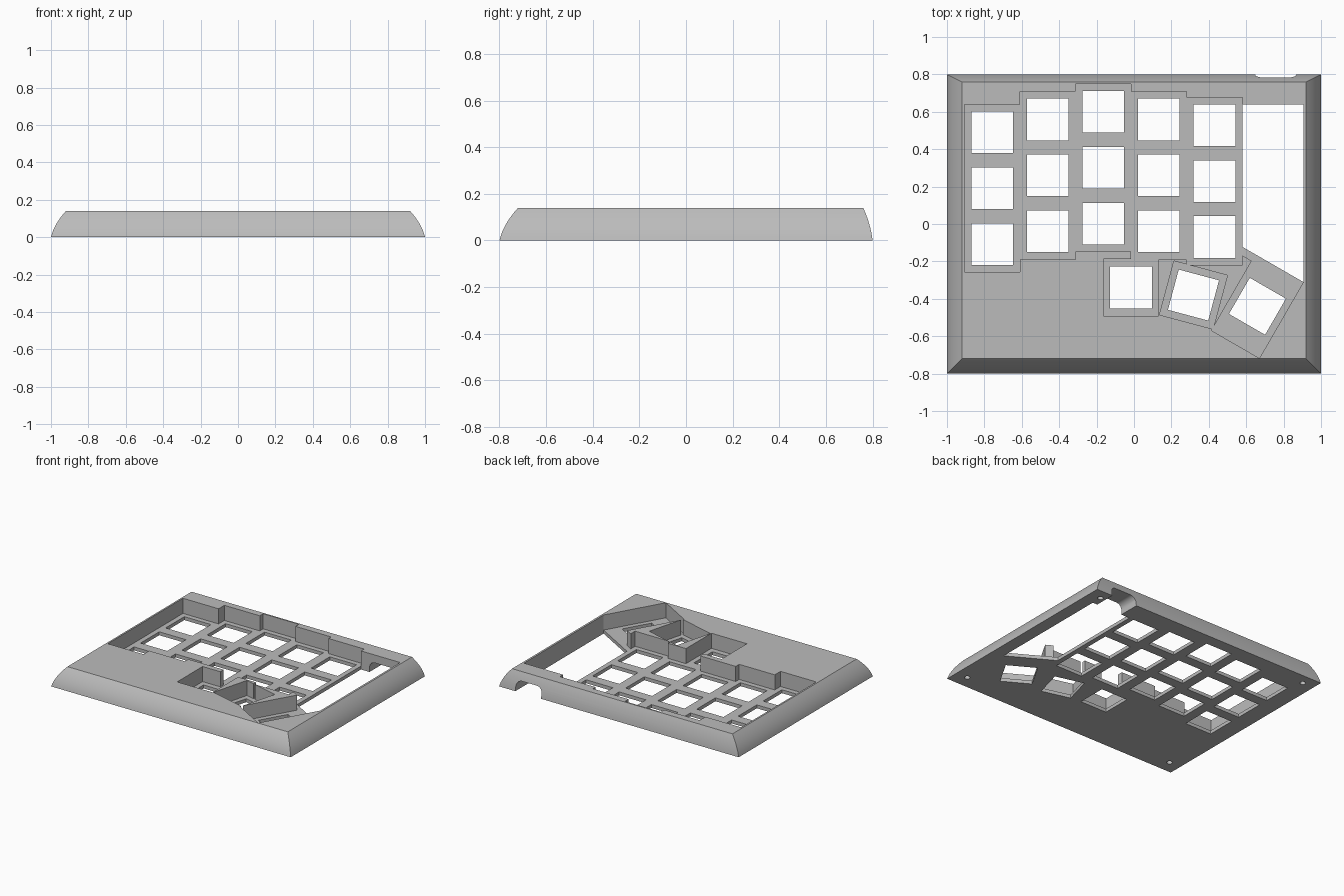
import bpy, bmesh
from math import sin, cos, pi, radians
from mathutils import Vector

cube = bpy.data.objects.get("Cube")
if cube:
    bpy.data.objects.remove(cube, do_unlink=True)

HEIGHT = 0.14      # case height
FLOOR = 0.026      # switch plate thickness
HOLE = 0.1115      # half width of a switch hole
PITCH = 0.299      # key row spacing

grey = bpy.data.materials.new("plain_grey")
grey.use_nodes = True
grey.diffuse_color = (0.5, 0.5, 0.5, 1)
grey.node_tree.nodes["Principled BSDF"].inputs["Base Color"].default_value = (0.5, 0.5, 0.5, 1)


def make_object(name, bm):
    bmesh.ops.recalc_face_normals(bm, faces=bm.faces)
    mesh = bpy.data.meshes.new(name)
    bm.to_mesh(mesh)
    bm.free()
    mesh.materials.append(grey)
    obj = bpy.data.objects.new(name, mesh)
    bpy.context.collection.objects.link(obj)
    return obj


def prism(name, points, direction):
    """Extrude a closed outline of 3D points along a direction."""
    bm = bmesh.new()
    face = bm.faces.new([bm.verts.new(p) for p in points])
    extruded = bmesh.ops.extrude_face_region(bm, geom=[face])["geom"]
    moved = [v for v in extruded if isinstance(v, bmesh.types.BMVert)]
    bmesh.ops.translate(bm, verts=moved, vec=Vector(direction))
    return make_object(name, bm)


def cut(cutter):
    """Subtract the cutter from the case and discard it."""
    cutter.hide_render = True
    mod = case.modifiers.new("cut", 'BOOLEAN')
    mod.operation = 'DIFFERENCE'
    mod.solver = 'EXACT'
    mod.object = cutter
    bpy.context.view_layer.objects.active = case
    bpy.ops.object.modifier_apply(modifier=mod.name)
    bpy.data.objects.remove(cutter, do_unlink=True)


def cut_outline(points, bottom):
    cut(prism("cutter", [(x, y, bottom) for x, y in points], (0, 0, 0.4)))


def cut_box(cx, cy, half_x, half_y, bottom, degrees=0):
    c, s = cos(radians(degrees)), sin(radians(degrees))
    corners = [(-half_x, -half_y), (half_x, -half_y), (half_x, half_y), (-half_x, half_y)]
    cut_outline([(cx + u * c - v * s, cy + u * s + v * c) for u, v in corners], bottom)


# Case body: rectangular rings lofted inwards along a bulging side profile
bm = bmesh.new()
STEPS = 8
rings = []
for i in range(STEPS + 1):
    t = i / STEPS
    inset = 0.4 * t + 0.6 * t * t
    side, front, back = 1 - 0.08 * inset, -0.8 + 0.08 * inset, 0.8 - 0.04 * inset
    outline = [(-side, front), (side, front), (side, back), (-side, back)]
    rings.append([bm.verts.new((x, y, t * HEIGHT)) for x, y in outline])
for low, high in zip(rings, rings[1:]):
    for k in range(4):
        n = (k + 1) % 4
        bm.faces.new((low[k], low[n], high[n], high[k]))
bm.faces.new(rings[0])
bm.faces.new(rings[-1])
case = make_object("keyboard_case", bm)

# Staggered key columns: recess centres, then the thumb keys
columns = [(-0.758, 0.191), (-0.461, 0.26), (-0.165, 0.301), (0.133, 0.26), (0.43, 0.229)]
thumbs = [(-0.016, -0.34, 0.152, 0), (0.318, -0.38, 0.149, -15), (0.66, -0.44, 0.235, -30)]
for x, y in columns:
    cut_box(x, y, 0.149, 1.5 * PITCH, FLOOR)
for x, y, half_y, turn in thumbs:
    cut_box(x, y, 0.148, half_y, FLOOR, turn)

# Controller bay: recess, then an opening through the floor
cut_outline([(0.57, -0.163), (0.8, -0.296), (0.905, -0.31), (0.905, 0.64), (0.57, 0.64)], FLOOR)
cut_outline([(0.579, -0.122), (0.905, -0.31), (0.905, 0.64), (0.579, 0.64)], -0.1)

# Switch holes
for x, y in columns:
    for row in (-1, 0, 1):
        cut_box(x, y + row * PITCH, HOLE, HOLE, -0.1)
for x, y, half_y, turn in thumbs:
    cut_box(x, y, HOLE, HOLE, -0.1, turn)

# Cable notch with a rounded top in the back wall
left, right, top, radius = 0.65, 0.865, 0.08, 0.045
arch = [(left, -0.05), (right, -0.05)]
for centre, start in ((right - radius, 0), (left + radius, pi / 2)):
    for i in range(9):
        a = start + i * pi / 16
        arch.append((centre + radius * cos(a), top - radius + radius * sin(a)))
cut(prism("cutter", [(x, 0.6, z) for x, z in arch], (0, 0.3, 0)))

# Blind screw holes in the underside
for x in (-0.905, 0.905):
    for y in (-0.7, 0.72):
        circle = [(x + 0.02 * cos(i * pi / 12), y + 0.02 * sin(i * pi / 12), -0.05) for i in range(24)]
        cut(prism("cutter", circle, (0, 0, 0.13)))

# Smooth the curved sides, keep edges sharp
bpy.ops.object.select_all(action='DESELECT')
case.select_set(True)
bpy.context.view_layer.objects.active = case
bpy.ops.object.shade_smooth_by_angle(angle=radians(25))
